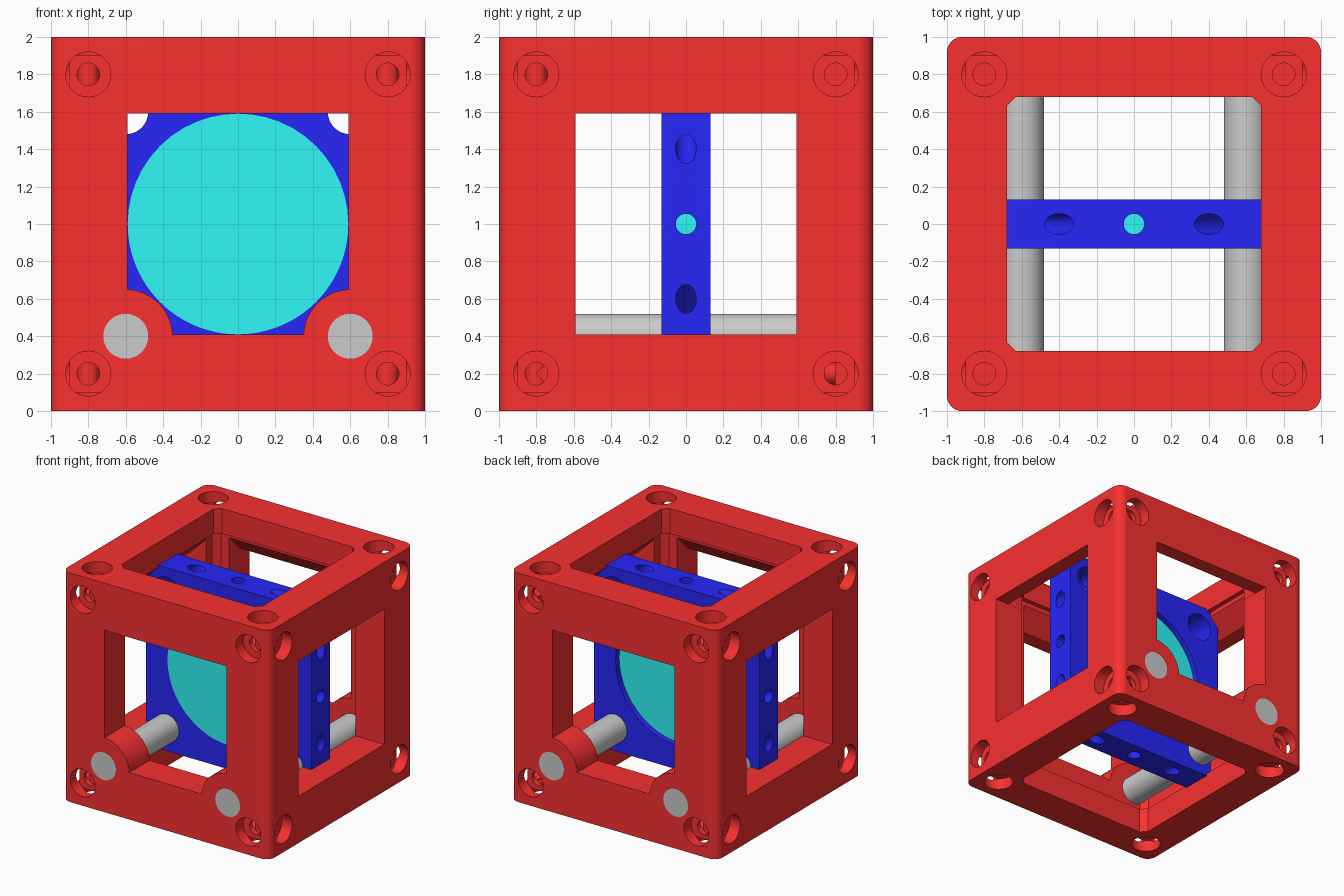
import bpy, bmesh, math
from mathutils import Matrix, Vector

if "Cube" in bpy.data.objects:
    bpy.data.objects.remove(bpy.data.objects["Cube"])


def material(name, rgb):
    m = bpy.data.materials.new(name)
    m.diffuse_color = (*rgb, 1)
    m.use_nodes = True
    m.node_tree.nodes["Principled BSDF"].inputs["Base Color"].default_value = m.diffuse_color
    return m


RED = material("red_plastic", (0.95, 0.03, 0.03))
BLUE = material("blue_plastic", (0.02, 0.02, 0.95))
CYAN = material("cyan_glass", (0.03, 0.93, 0.93))


def make(name, bm, mat=None):
    bmesh.ops.recalc_face_normals(bm, faces=bm.faces)
    me = bpy.data.meshes.new(name)
    bm.to_mesh(me)
    bm.free()
    ob = bpy.data.objects.new(name, me)
    bpy.context.collection.objects.link(ob)
    if mat:
        me.materials.append(mat)
    return ob


def cylinders(name, items, mat=None):
    """Each item is (start, end, radius)."""
    bm = bmesh.new()
    for a, b, r in items:
        a, b = Vector(a), Vector(b)
        d = b - a
        m = Matrix.Translation((a + b) / 2) @ d.to_track_quat('Z', 'Y').to_matrix().to_4x4()
        bmesh.ops.create_cone(bm, cap_ends=True, segments=48, radius1=r, radius2=r,
                              depth=d.length, matrix=m)
    return make(name, bm, mat)


def prism(name, pts, axis, lo, hi, mat=None):
    """Extrude a 2D outline along an axis; outline is (x,y), (x,z) or (y,z)."""
    place = {'x': lambda p, t: (t, p[0], p[1]),
             'y': lambda p, t: (p[0], t, p[1]),
             'z': lambda p, t: (p[0], p[1], t)}[axis]
    bm = bmesh.new()
    f = bm.faces.new([bm.verts.new(place(p, lo)) for p in pts])
    top = bmesh.ops.extrude_face_region(bm, geom=[f])['geom']
    shift = Vector(place((0, 0), hi - lo))
    bmesh.ops.translate(bm, vec=shift, verts=[v for v in top if isinstance(v, bmesh.types.BMVert)])
    return make(name, bm, mat)


def square(h, r=0.0, seg=1, cy=0.0):
    """Square outline of half size h with corners cut by r in seg steps."""
    if r == 0:
        return [(h, cy + h), (-h, cy + h), (-h, cy - h), (h, cy - h)]
    pts = []
    for k, (sx, sy) in enumerate([(1, 1), (-1, 1), (-1, -1), (1, -1)]):
        for i in range(seg + 1):
            a = math.pi / 2 * (k + i / seg)
            pts.append((sx * (h - r) + r * math.cos(a), cy + sy * (h - r) + r * math.sin(a)))
    return pts


def boolean(ob, tool, op='DIFFERENCE'):
    tool.hide_render = True
    mod = ob.modifiers.new("cut", 'BOOLEAN')
    mod.operation, mod.solver, mod.object = op, 'EXACT', tool
    bpy.context.view_layer.objects.active = ob
    bpy.ops.object.modifier_apply(modifier=mod.name)
    bpy.data.objects.remove(tool)


def smooth(ob):
    bpy.ops.object.select_all(action='DESELECT')
    ob.select_set(True)
    bpy.context.view_layer.objects.active = ob
    bpy.ops.object.shade_smooth_by_angle(angle=math.radians(30))


S = (-1, 1)

# Cube frame: shaft through top and bottom, windows in the four sides
frame = prism("cube_frame", square(1, 0.08, 8), 'z', 0, 2, RED)
boolean(frame, prism("shaft", square(0.68, 0.05), 'z', -0.1, 2.1))
boolean(frame, prism("cavity", square(0.72, 0.05), 'z', 0.22, 1.78))
for axis in 'xy':
    boolean(frame, prism("window", square(0.59, cy=1.0), axis, -1.1, 1.1))
    # Sloped underside of the top bars
    slope = [(-0.87, 1.5), (0.87, 1.5), (0.87, 1.59), (0.68, 1.78), (-0.68, 1.78), (-0.87, 1.59)]
    boolean(frame, prism("slope", slope, axis, -0.589, 0.589))

# Bosses around the rods, then the rod bores
boolean(frame, cylinders("bosses", [((x * 0.6, y * 0.72, 0.4), (x * 0.6, y, 0.4), 0.25)
                                    for x in S for y in S]), 'UNION')
boolean(frame, cylinders("rod_bores", [((x * 0.6, -1.1, 0.4), (x * 0.6, 1.1, 0.4), 0.12)
                                       for x in S]))

# Counterbored screw holes at the corners of every face
for k in range(3):
    def at(t, u, v):
        p = [u, v]
        p.insert(k, t)
        return (p[0], p[1], p[2] + 1)
    spots = [(s, u * 0.8, v * 0.8) for s in S for u in S for v in S]
    boolean(frame, cylinders("counterbores", [(at(s * 0.9, u, v), at(s * 1.1, u, v), 0.12)
                                              for s, u, v in spots]))
    boolean(frame, cylinders("screw_holes", [(at(s * 0.65, u, v), at(s * 1.05, u, v), 0.06)
                                             for s, u, v in spots]))
# The lower front holes run right through
boolean(frame, cylinders("long_holes", [((x * 0.8, -0.8, 0.2), (x * 0.8, 0.8, 0.2), 0.06)
                                        for x in S]))
smooth(frame)

# Plate that holds the lens, with rod holes and set screw holes
plate = prism("lens_holder", square(0.8, 0.12, 8, 1.0), 'y', -0.13, 0.13, BLUE)
boolean(plate, cylinders("lens_seat", [((0, -0.2, 1), (0, 0.2, 1), 0.59)]))
boolean(plate, cylinders("rod_holes", [((x * 0.6, -0.2, 1 + z * 0.6), (x * 0.6, 0.2, 1 + z * 0.6), 0.12)
                                       for x in S for z in S]))
boolean(plate, cylinders("side_holes", [((-0.9, 0, 1), (0.9, 0, 1), 0.055)]))
boolean(plate, cylinders("top_holes", [((0, 0, 0.1), (0, 0, 1.9), 0.055)]))
boolean(plate, cylinders("set_screw_holes", [((x * 0.9, 0, 1 + z * 0.3), (x * 0.3, 0, 1 + z * 0.9), 0.055)
                                             for x in S for z in S]))
smooth(plate)

# Lens disc
bm = bmesh.new()
bmesh.ops.create_cone(bm, cap_ends=True, segments=96, radius1=0.59, radius2=0.59, depth=0.21,
                      matrix=Matrix.Translation((0, -0.025, 1)) @ Matrix.Rotation(math.pi / 2, 4, 'X'))
smooth(make("lens", bm, CYAN))

# Steel rods
for x, side in zip(S, ("left", "right")):
    smooth(cylinders(side + "_rod", [((x * 0.6, -1, 0.4), (x * 0.6, 1, 0.4), 0.12)]))
